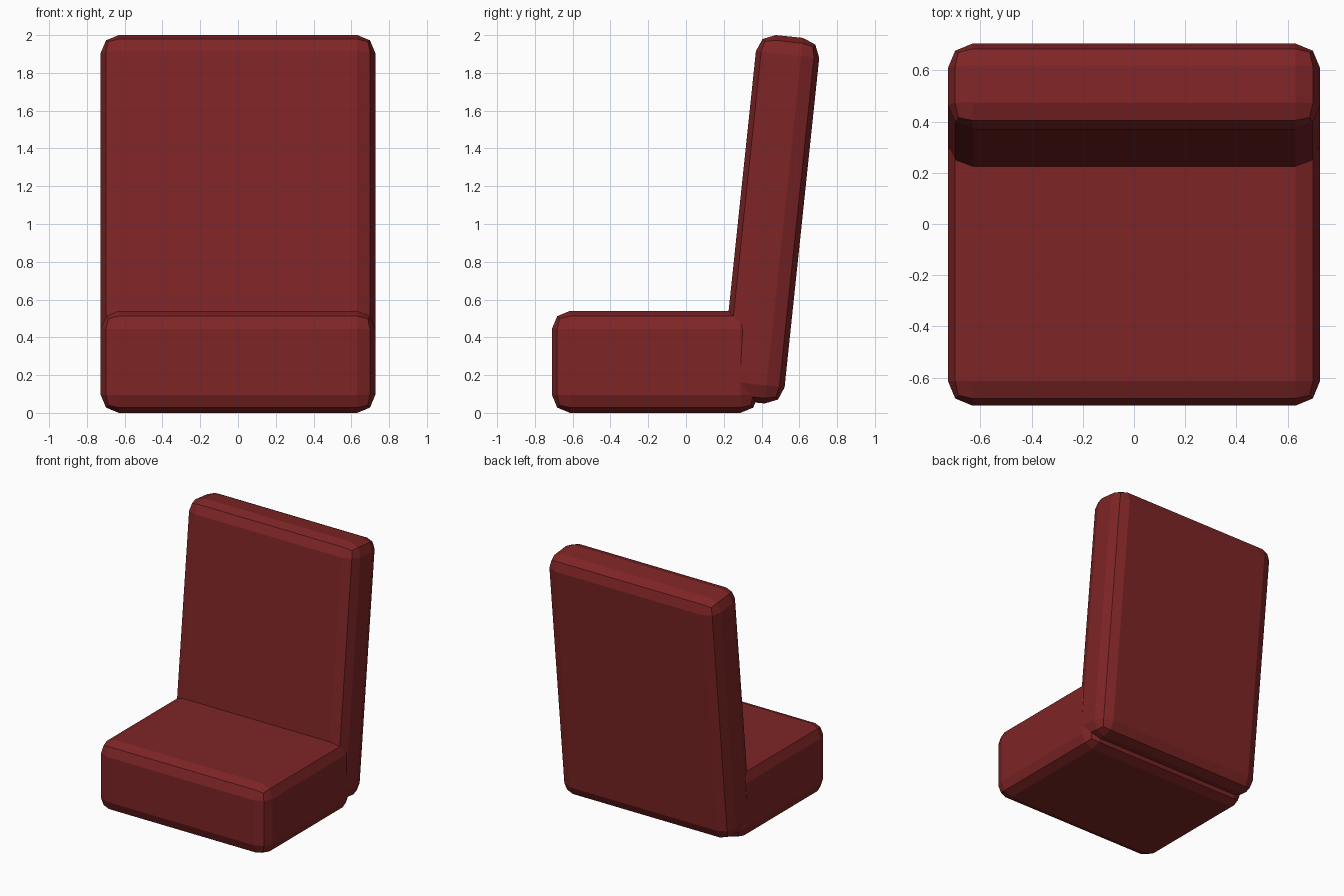
import bpy
import math

default = bpy.data.objects.get("Cube")
if default:
    bpy.data.objects.remove(default, do_unlink=True)

# Dark red upholstery
red = bpy.data.materials.new("dark_red")
red.use_nodes = True
colour = (0.21, 0.018, 0.019, 1)
red.diffuse_color = colour
red.node_tree.nodes["Principled BSDF"].inputs["Base Color"].default_value = colour


def cushion(name, size, centre, tilt=0):
    """Box with rounded edges, leaning back by tilt degrees."""
    bpy.ops.mesh.primitive_cube_add(size=1, location=centre)
    obj = bpy.context.object
    obj.name = name
    obj.scale = size
    bpy.ops.object.transform_apply(location=False, rotation=False, scale=True)
    obj.rotation_euler.x = -math.radians(tilt)
    bevel = obj.modifiers.new("rounded_edges", 'BEVEL')
    bevel.width = 0.096
    bevel.segments = 2
    obj.data.materials.append(red)
    return obj


# Seat cushion and leaning backrest
cushion("seat", (1.454, 1.094, 0.54), (0, -0.163, 0.27))
cushion("backrest", (1.454, 0.337, 1.946), (0, 0.446, 1.025), tilt=6)
